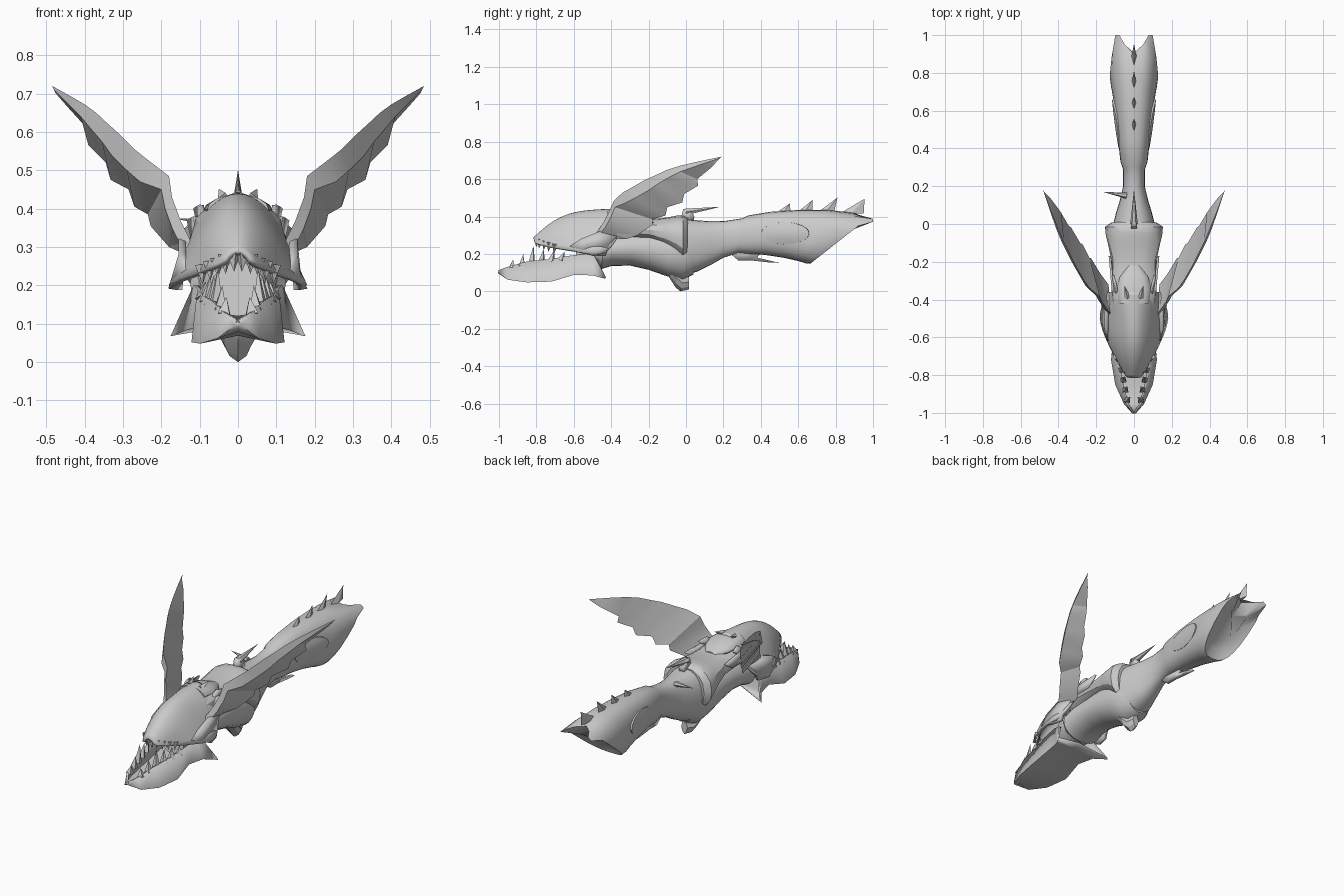
import bpy, bmesh, math
from mathutils import Vector

grey = bpy.data.materials.new("stone_grey")
grey.diffuse_color = (0.6, 0.6, 0.6, 1)


def finish(name, bm, mirror=False, thick=0, subsurf=0, angle=35):
    bmesh.ops.recalc_face_normals(bm, faces=bm.faces)
    me = bpy.data.meshes.new(name)
    bm.to_mesh(me)
    bm.free()
    me.materials.append(grey)
    ob = bpy.data.objects.new(name, me)
    bpy.context.collection.objects.link(ob)
    if mirror:
        m = ob.modifiers.new("mirror", 'MIRROR')
        m.use_clip = True
    if subsurf:
        ob.modifiers.new("smooth", 'SUBSURF').levels = subsurf
        ob.modifiers["smooth"].render_levels = subsurf
    if thick:
        s = ob.modifiers.new("thickness", 'SOLIDIFY')
        s.thickness, s.offset = thick, 0
    bpy.ops.object.select_all(action='DESELECT')
    ob.select_set(True)
    bpy.context.view_layer.objects.active = ob
    bpy.ops.object.shade_smooth_by_angle(angle=math.radians(angle))
    return ob


def skin(bm, rows, closed=True, caps=True):
    vs = [[bm.verts.new(p) for p in r] for r in rows]
    n = len(rows[0])
    for a, b in zip(vs, vs[1:]):
        for i in range(n if closed else n - 1):
            j = (i + 1) % n
            bm.faces.new((a[i], a[j], b[j], b[i]))
    if closed and caps:
        bm.faces.new(vs[0])
        bm.faces.new(vs[-1])


def ring(yt, yb, zt, zb, w, n=24, power=1.0):
    """Rounded section; top and bottom may sit at different y."""
    pts = []
    for i in range(n):
        a = 2 * math.pi * i / n
        s, c = math.sin(a), math.cos(a)
        s = math.copysign(abs(s) ** power, s)
        c = math.copysign(abs(c) ** power, c)
        f = (s + 1) / 2
        pts.append((w * c, yb + (yt - yb) * f, zb + (zt - zb) * f))
    return pts


def tube(name, secs, power=1.0, n=24, angle=40):
    bm = bmesh.new()
    skin(bm, [ring(*s, n=n, power=power) for s in secs])
    return finish(name, bm, angle=angle)


def plate(name, pts, thick=0.012, mirror=True):
    bm = bmesh.new()
    bm.faces.new([bm.verts.new(p) for p in pts])
    return finish(name, bm, mirror, thick)


def spikes(name, items, mirror=True, sides=5):
    """Pyramids given as (base centre, tip, radius)."""
    bm = bmesh.new()
    for base, tip, r in items:
        b, t = Vector(base), Vector(tip)
        q = (t - b).to_track_quat('Z', 'Y')
        vs = [bm.verts.new(b + q @ Vector((r * math.cos(k * 2 * math.pi / sides),
              r * math.sin(k * 2 * math.pi / sides), 0))) for k in range(sides)]
        top = bm.verts.new(t)
        bm.faces.new(vs)
        for k in range(sides):
            bm.faces.new((vs[k], vs[(k + 1) % sides], top))
    m = finish(name, bm, angle=20)
    if mirror:
        m.modifiers.new("mirror", 'MIRROR')


def fin(name, y0, y1, tip, z0, w=0.014):
    """Dorsal fin: diamond footprint rising to a swept tip."""
    bm = bmesh.new()
    ym = (y0 + y1) / 2
    base = [bm.verts.new(p) for p in ((0, y0, z0), (w, ym, z0), (0, y1, z0), (-w, ym, z0))]
    top = bm.verts.new((0, tip[0], tip[1]))
    bm.faces.new(base)
    for k in range(4):
        bm.faces.new((base[k], base[(k + 1) % 4], top))
    finish(name, bm, angle=20)


# Skull shell: y, crown z, shoulder x z, brow x z, lip x z
bm = bmesh.new()
rows = []
for y, zt, x1, z1, x2, z2, x3, z3 in (
        (-.81, .285, .013, .282, .028, .27, .034, .255), (-.75, .345, .03, .33, .06, .29, .072, .24),
        (-.68, .395, .045, .37, .085, .31, .108, .225), (-.6, .43, .055, .395, .105, .32, .148, .215),
        (-.5, .442, .06, .405, .115, .32, .182, .195), (-.43, .445, .065, .41, .12, .33, .165, .20),
        (-.36, .448, .068, .405, .115, .35, .125, .28)):
    rows.append([(0, y, zt), (x1, y, z1), (x2, y, z2), (x3, y, z3)])
skin(bm, rows, False)
finish("skull", bm, True, .014, 2)

# Lower jaw: y, keel z, bottom edge x z, gum x z, gum y
bm = bmesh.new()
rows = []
for y, zc, xb, zb, xt, zt, yt in (
        (-1, .10, .006, .10, .005, .112, -1), (-.95, .085, .05, .066, .035, .13, -.95),
        (-.85, .075, .095, .052, .062, .158, -.85), (-.72, .075, .117, .056, .085, .172, -.72),
        (-.6, .095, .105, .092, .10, .19, -.62), (-.5, .105, .125, .09, .108, .20, -.54),
        (-.43, .12, .172, .072, .115, .19, -.49)):
    rows.append([(0, y - (.04 if y > -.5 else 0), zc), (xb, y, zb), (xt, yt, zt)])
skin(bm, rows, False)
finish("lower_jaw", bm, True, .012, 0, 40)

# Teeth
spikes("lower_teeth", [((.036 + .011 * i, -.93 + .052 * i, .125 + .008 * i),
                        (.03 + .011 * i, -.925 + .055 * i, z), .022)
                       for i, z in enumerate((.17, .20, .245, .225, .22, .21))], sides=4)
spikes("upper_teeth", [((x, y, z + .025), (x - .002, y - .006, z - .025), .019) for x, y, z in (
    (.012, -.795, .26), (.034, -.78, .255), (.054, -.755, .245), (.074, -.73, .237), (.094, -.7, .228))], sides=4)
# Jaw hinge cheeks and throat
tube("throat", [(-.58, -.6, .26, .12, .07), (-.52, -.52, .30, .12, .10), (-.42, -.42, .33, .13, .11)])
plate("cheek_plate", [(.13, -.62, .24), (.145, -.56, .28), (.145, -.46, .32), (.13, -.36, .30),
                      (.15, -.41, .25), (.155, -.43, .19), (.172, -.5, .19), (.155, -.55, .215)], .02)

# Barrel: lower belly and armoured back
tube("belly_barrel", [(-.47, -.48, .27, .14, .10), (-.44, -.45, .29, .12, .125), (-.38, -.4, .31, .135, .12),
                      (-.28, -.3, .32, .138, .115), (-.18, -.2, .33, .115, .118),
                      (-.08, -.1, .33, .08, .12), (0, -.02, .33, .06, .115), (.05, .04, .32, .09, .09)])
tube("back_armour", [(-.5, -.52, .39, .25, .10), (-.36, -.42, .415, .27, .118), (-.27, -.3, .385, .28, .118),
                     (-.18, -.2, .387, .27, .12), (-.1, -.12, .395, .24, .137), (-.05, -.06, .405, .20, .15),
                     (-.015, -.015, .405, .16, .153), (.01, .005, .392, .15, .12)], .85, 16, 30)
tube("belly_spur", [(-.1, -.09, .14, .075, .06), (-.04, -.055, .12, .02, .05), (-.01, -.03, .09, 0, .035),
                    (.015, .015, .09, .01, .02)], 1.3, 8, 25)
# Crown plate running back over the neck
tube("crown_plate", [(-.42, -.42, .437, .36, .08), (-.34, -.34, .432, .36, .09),
                     (-.28, -.28, .415, .36, .075), (-.22, -.22, .392, .36, .03)], 1, 16)

# Swept scale blades along the neck
for i, (x, y0, y1, z) in enumerate(((.112, -.44, -.17, .355), (.095, -.42, -.27, .385))):
    plate("neck_blade_%d" % i, [(x - .01, y0, z - .03), (x, y0 + .09, z + .025),
                               (x + .016, y1, z + .015), (x + .006, y1 - .07, z - .03)], .012)
spikes("crown_spikes", [((.035, -.39, .425), (.05, -.33, .452), .018)], sides=4)

# Grip with a forked butt end and a hollow face
secs = [(0, 0, .385, .09, .11), (.06, .06, .38, .105, .095), (.12, .13, .375, .14, .075), (.2, .2, .375, .18, .057),
        (.3, .28, .39, .205, .058), (.33, .33, .405, .20, .072), (.45, .42, .425, .195, .083),
        (.6, .52, .435, .18, .097), (.76, .6, .435, .162, .112), (.9, .64, .42, .15, .12)]
rows = [ring(*s, power=.85) for s in secs]
rows[-1] = [(x * (1 + .12 * (z - .15) / .27), y, z) for x, y, z in rows[-1]]
end = []
for x, y, z in ring(.985, .665, .40, .148, .108, power=.72):
    f = max(0, (z - .2) / .2)
    x *= 1 + .2 * min(1, f)
    y -= .08 * f * (1 - min(1, abs(x) / .08))
    if z > .37 and abs(x) > .05:
        y = 1.0
    end.append((x, y, min(z, .395)))
inner = [(x * .55, .72 + (y - .72) * .62, .28 + (z - .28) * .55) for x, y, z in end]
bm = bmesh.new()
skin(bm, rows + [end, inner])
finish("grip", bm, angle=40)

# Oval side panels following the grip's curve
bm = bmesh.new()
oval = [(math.cos(a * math.pi / 12), math.sin(a * math.pi / 12)) for a in range(24)]
skin(bm, [[(.094 * math.sqrt(1 - (.45 * k * s) ** 2) + .0175 * k * c + off, .53 + k * .13 * c, .31 + k * .06 * s)
           for c, s in oval] for off, k in ((-.012, 1), (.005, .98), (.007, .6), (.008, .2))])
finish("grip_oval", bm, True, angle=30)

# Dorsal fins
for i, (y0, y1, ty, tz) in enumerate(((.475, .56, .555, .47), (.585, .675, .675, .487),
                                      (.695, .79, .81, .502), (.82, .95, .955, .495))):
    fin("dorsal_fin_%d" % i, y0, y1, (ty, tz), .415)

# Hammer spine, side lever and trigger
plate("hammer_post", [(0, -.03, .38), (0, -.015, .44), (0, .02, .44), (0, .045, .40), (0, .04, .37)], .03, False)
spikes("hammer_spine", [((0, 0, .425), (0, .185, .452), .02)], False, 6)
spikes("side_lever", [((-.04, .15, .36), (-.165, .17, .375), .016)], False, 6)
plate("trigger", [(0, .22, .215), (0, .4, .205), (0, .38, .18), (0, .5, .152), (0, .44, .155),
                  (0, .35, .165), (0, .28, .165)], .022, False)

# Wings: wedge sections of leading edge, ridge and ragged trailing edge
wing = (((.485, .19, .72), (.48, .175, .71), (.475, .17, .70)),
        ((.44, .07, .695), (.445, .07, .675), (.445, .14, .666)),
        ((.40, -.03, .672), (.41, -.03, .64), (.385, .06, .60)),
        ((.37, -.10, .65), (.385, -.09, .61), (.39, .065, .565)),
        ((.34, -.16, .622), (.355, -.15, .575), (.345, -.01, .52)),
        ((.31, -.22, .595), (.33, -.20, .54), (.332, -.02, .475)),
        ((.27, -.29, .555), (.29, -.27, .50), (.285, -.10, .45)),
        ((.235, -.34, .527), (.255, -.33, .47), (.27, -.11, .405)),
        ((.18, -.385, .485), (.20, -.38, .45), (.235, -.18, .385)),
        ((.172, -.41, .43), (.19, -.40, .40), (.228, -.18, .355)),
        ((.15, -.44, .37), (.17, -.43, .345), (.18, -.26, .30)),
        ((.12, -.48, .31), (.14, -.48, .285), (.135, -.32, .28)))
bm = bmesh.new()
skin(bm, wing)
finish("wing", bm, True, angle=20)
